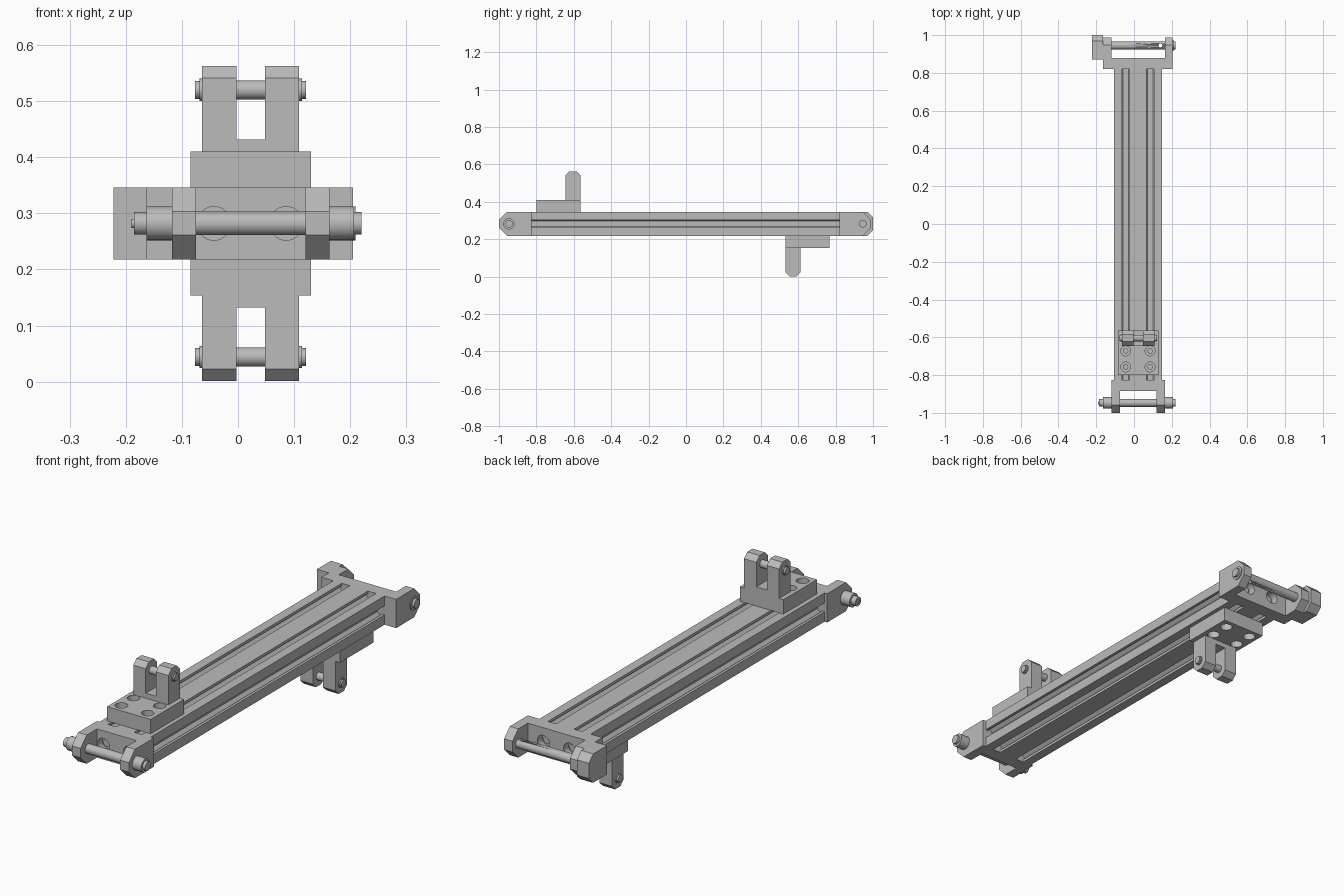
import bpy, bmesh, math
from mathutils import Vector

cube = bpy.data.objects.get("Cube")
if cube:
    bpy.data.objects.remove(cube)

grey = bpy.data.materials.new("machined_grey")
grey.use_nodes = True
COLOUR = (0.5, 0.5, 0.5, 1)
grey.diffuse_color = COLOUR
grey.node_tree.nodes["Principled BSDF"].inputs["Base Color"].default_value = COLOUR

MID_X, MID_Z = 0.0215, 0.282      # bar centre line
HALF_W, HALF_H = 0.1265, 0.064    # bar half sizes
SLOT_X = (-0.043, 0.086)          # slot and bolt columns


def finish(name, bm):
    bmesh.ops.recalc_face_normals(bm, faces=bm.faces)
    mesh = bpy.data.meshes.new(name)
    bm.to_mesh(mesh)
    bm.free()
    mesh.materials.append(grey)
    obj = bpy.data.objects.new(name, mesh)
    bpy.context.collection.objects.link(obj)
    return obj


def prism(name, points, direction):
    """Extrude a closed 3D outline along a vector."""
    bm = bmesh.new()
    face = bm.faces.new([bm.verts.new(p) for p in points])
    new = bmesh.ops.extrude_face_region(bm, geom=[face])["geom"]
    verts = [v for v in new if isinstance(v, bmesh.types.BMVert)]
    bmesh.ops.translate(bm, verts=verts, vec=direction)
    return finish(name, bm)


def box(name, x, y, z):
    outline = [(x[0], y[0], z[0]), (x[1], y[0], z[0]), (x[1], y[1], z[0]), (x[0], y[1], z[0])]
    return prism(name, outline, (0, 0, z[1] - z[0]))


def turned(name, steps, centre, axis="X", sides=32):
    """Solid of revolution from (position, radius) steps along an axis."""
    bm = bmesh.new()
    rings = []
    for pos, r in steps:
        ring = []
        for i in range(sides):
            a = 2 * math.pi * i / sides
            u, v = r * math.cos(a), r * math.sin(a)
            local = {"X": (pos, u, v), "Y": (u, pos, v), "Z": (u, v, pos)}[axis]
            ring.append(bm.verts.new(Vector(local) + Vector(centre)))
        rings.append(ring)
    for a, b in zip(rings, rings[1:]):
        for i in range(sides):
            j = (i + 1) % sides
            bm.faces.new((a[i], a[j], b[j], b[i]))
    bm.faces.new(rings[0])
    bm.faces.new(rings[-1])
    return smooth(finish(name, bm))


def smooth(obj):
    bpy.ops.object.select_all(action="DESELECT")
    obj.select_set(True)
    bpy.context.view_layer.objects.active = obj
    bpy.ops.object.shade_smooth_by_angle(angle=math.radians(30))
    return obj


def cut(obj, cutter):
    mod = obj.modifiers.new("hole", "BOOLEAN")
    mod.operation, mod.solver, mod.object = "DIFFERENCE", "EXACT", cutter
    bpy.context.view_layer.objects.active = obj
    bpy.ops.object.modifier_apply(modifier=mod.name)
    bpy.data.objects.remove(cutter)


def rod(segments):
    """Stepped (start, end, radius) segments to turning steps."""
    return [(p, r) for a, b, r in segments for p in (a, b)]


# Slotted bar: T-slots, two on the wide sides and one on each narrow side
def edge_points(half_len, slots):
    pts = [(-half_len, 0)]
    for c in slots:
        left = [(0.02, 0), (0.02, 0.012), (0.033, 0.012), (0.033, 0.018), (0.015, 0.036)]
        pts += [(c - w, d) for w, d in left]
        pts += [(c + w, d) for w, d in reversed(left)]
    return pts


wide = edge_points(HALF_W, [x - MID_X for x in SLOT_X])
narrow = edge_points(HALF_H, [0])
outline = [(s, -HALF_H + d) for s, d in wide]
outline += [(HALF_W - d, s) for s, d in narrow]
outline += [(-s, HALF_H - d) for s, d in wide]
outline += [(-HALF_W + d, -s) for s, d in narrow]
prism("slotted_bar", [(MID_X + x, -0.83, MID_Z + z) for x, z in outline], (0, 1.65, 0))


def end_arm(name, x, root, tip, chamfer):
    """Fork arm with a chamfered tip, seen along x."""
    d = math.copysign(chamfer, tip - root)
    lo, hi = MID_Z - HALF_H, MID_Z + HALF_H
    pts = [(root, lo), (tip - d, lo), (tip, lo + chamfer), (tip, hi - chamfer), (tip - d, hi), (root, hi)]
    return prism(name, [(x[0], y, z) for y, z in pts], (x[1] - x[0], 0, 0))


def end_base(name, x, y, outer):
    """Bracket web with two counterbored bolt holes open on the outer side."""
    web = box(name, x, y, (MID_Z - HALF_H, MID_Z + HALF_H))
    sign = 1 if outer > 0 else -1
    for i, cx in enumerate(SLOT_X):
        steps = [(outer - 0.035 * sign, 0.03), (outer + 0.02 * sign, 0.03)]
        cut(web, turned("bore", steps, (cx, 0, MID_Z), "Y"))
        head = [(outer - 0.036 * sign, 0.016), (outer - 0.022 * sign, 0.016)]
        turned(name + "_bolt_" + str(i + 1), head, (cx, 0, MID_Z), "Y")


# Front fork and pin
end_base("front_bracket_web", (-0.075, 0.12), (-0.885, -0.825), -0.885)
end_arm("front_arm_right", (-0.118, -0.075), -0.825, -1.0, 0.043)
end_arm("front_arm_left", (0.12, 0.163), -0.825, -1.0, 0.043)
turned("front_pin", rod([(-0.19, -0.185, 0.008), (-0.185, -0.163, 0.02), (-0.163, -0.118, 0.03),
                         (-0.118, 0.163, 0.021), (0.163, 0.207, 0.03), (0.207, 0.22, 0.02)]),
       (0, -0.947, MID_Z))

# Back fork, its outer block and pin
end_base("back_bracket_web", (-0.12, 0.163), (0.82, 0.88), 0.88)
end_arm("back_arm_right", (-0.163, -0.12), 0.82, 0.987, 0.04)
end_arm("back_arm_left", (0.163, 0.205), 0.82, 0.987, 0.04)
end_arm("back_outer_block", (-0.222, -0.163), 0.872, 1.0, 0.03)
back_pin = turned("back_pin", rod([(-0.15, 0.205, 0.021), (0.205, 0.209, 0.03), (0.209, 0.22, 0.02)]),
                  (0, 0.945, MID_Z))
cut(back_pin, turned("cross_hole", [(-0.1, 0.01), (0.1, 0.01)], (0.14, 0.945, MID_Z), "Z"))


# Mounting lugs: bolted plate, two chamfered ears and a pin
def lug(name, flip):
    def py(y):
        return -y - 0.033 if flip else y

    def pz(z):
        return 2 * MID_Z - z if flip else z

    plate = box(name + "_plate", (-0.085, 0.13), (py(-0.8), py(-0.564)), (pz(0.346), pz(0.41)))
    for cx in (-0.044, 0.085):
        for cy in (-0.672, -0.757):
            cut(plate, turned("bore", [(pz(0.375), 0.026), (pz(0.43), 0.026)], (cx, py(cy), 0), "Z"))
            turned(name + "_bolt", [(pz(0.37), 0.014), (pz(0.386), 0.014)], (cx, py(cy), 0), "Z")
    box(name + "_web", (-0.003, 0.048), (py(-0.645), py(-0.564)), (pz(0.41), pz(0.432)))
    c = 0.022
    ear = [(-0.645, 0.41), (-0.645, 0.563 - c), (-0.645 + c, 0.563),
           (-0.564 - c, 0.563), (-0.564, 0.563 - c), (-0.564, 0.41)]
    for side, x in (("right", -0.064), ("left", 0.048)):
        prism(name + "_ear_" + side, [(x, py(y), pz(z)) for y, z in ear], (0.061, 0, 0))
    turned(name + "_pin", rod([(-0.077, -0.069, 0.016), (-0.069, -0.064, 0.02), (-0.064, 0.109, 0.017),
                               (0.109, 0.114, 0.02), (0.114, 0.121, 0.016)]),
           (0, py(-0.604), pz(0.52)))


lug("top_lug", False)
lug("bottom_lug", True)
